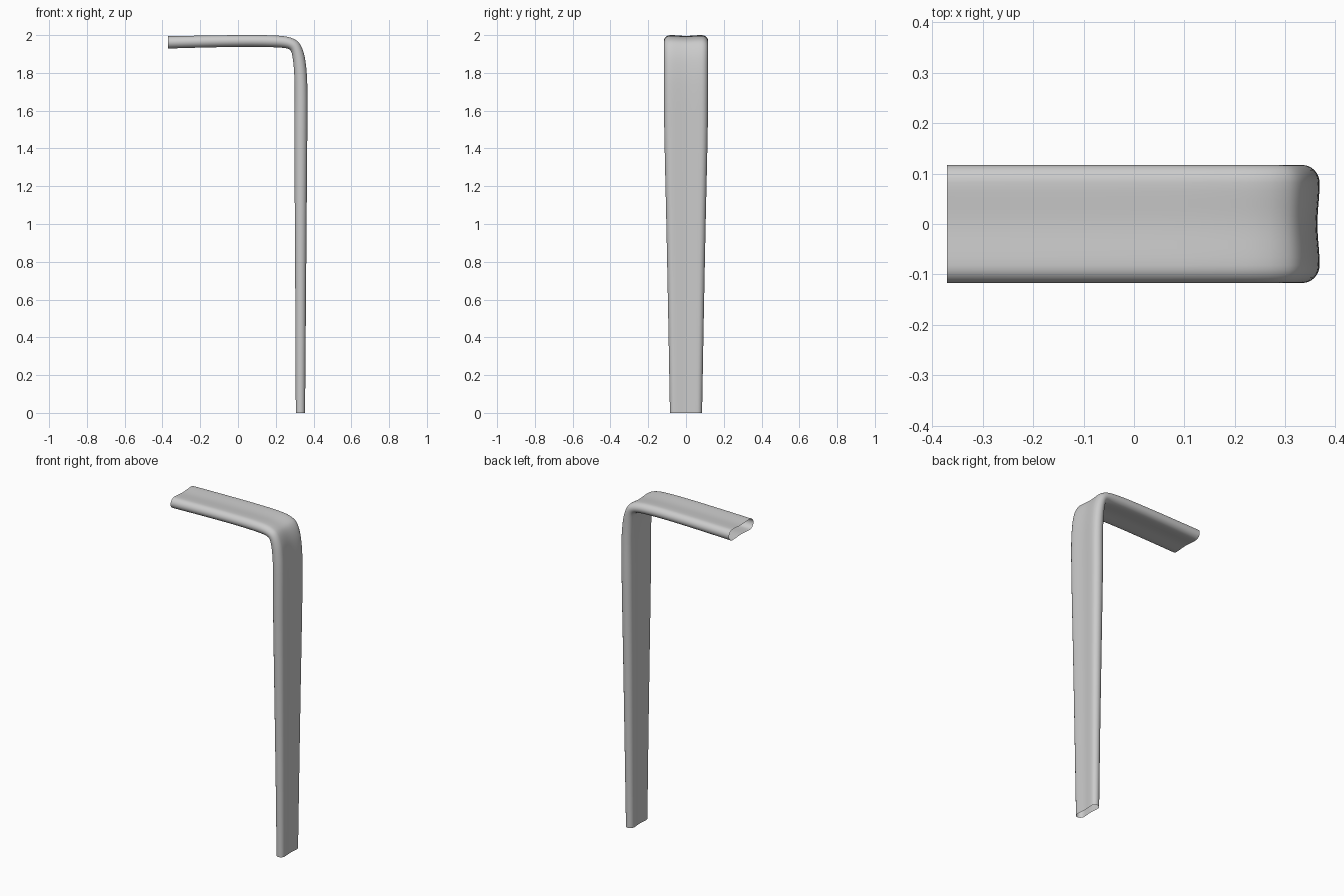
import bpy, bmesh, math
from mathutils import Vector

if "Cube" in bpy.data.objects:
    bpy.data.objects.remove(bpy.data.objects["Cube"])

# Stations along the bent bar: outer x, outer z, inner x, inner z, half width
STATIONS = [
    (-0.37, 1.994, -0.37, 1.929, 0.117),
    (-0.15, 1.998, -0.15, 1.935, 0.117),
    (0.05, 2.000, 0.05, 1.938, 0.117),
    (0.19, 1.998, 0.18, 1.936, 0.117),
    (0.27, 1.989, 0.25, 1.931, 0.117),
    (0.318, 1.965, 0.277, 1.920, 0.117),
    (0.345, 1.915, 0.288, 1.888, 0.117),
    (0.360, 1.840, 0.296, 1.820, 0.117),
    (0.367, 1.730, 0.300, 1.720, 0.117),
    (0.367, 1.500, 0.299, 1.500, 0.115),
    (0.363, 1.000, 0.301, 1.000, 0.104),
    (0.359, 0.500, 0.304, 0.500, 0.094),
    (0.355, 0.000, 0.306, 0.000, 0.085),
]


def catmull(pts, steps):
    """Smooth list of stations."""
    pts = [Vector(p) for p in pts]
    ext = [2 * pts[0] - pts[1]] + pts + [2 * pts[-1] - pts[-2]]
    out = []
    for a, b, c, d in zip(ext, ext[1:], ext[2:], ext[3:]):
        # chord-scaled tangents cope with uneven spacing
        ab, bc, cd = (b - a).length, (c - b).length, (d - c).length
        m1 = (c - a) / (ab + bc) * bc
        m2 = (d - b) / (bc + cd) * bc
        for i in range(steps):
            t = i / steps
            out.append(b * (2*t**3 - 3*t**2 + 1) + m1 * (t**3 - 2*t**2 + t)
                       + c * (3*t**2 - 2*t**3) + m2 * (t**3 - t**2))
    return out + [pts[-1]]


def section():
    """Flat oval with rounded sides and slightly dished faces, in -1..1."""
    r = 0.30
    right = [(1 - r + r * math.cos(a), math.sin(a))
             for a in (math.radians(-90 + 15 * i) for i in range(13))]
    top = []
    for i in range(1, 10):
        u = (1 - r) * (1 - i / 5)
        top.append((u, 1 - 0.13 * (0.5 + 0.5 * math.cos(math.pi * u / (1 - r)))))
    half = right + top
    return half + [(-u, -v) for u, v in half]


# Bent tube, open at both ends
bm = bmesh.new()
profile = section()
rings = []
for ox, oz, ix, iz, w in catmull(STATIONS, 5):
    rings.append([bm.verts.new(((ox + ix) / 2 + v * (ox - ix) / 2, u * w,
                                (oz + iz) / 2 + v * (oz - iz) / 2))
                  for u, v in profile])
n = len(profile)
for a, b in zip(rings, rings[1:]):
    for i in range(n):
        j = (i + 1) % n
        bm.faces.new((a[i], a[j], b[j], b[i])).smooth = True
bmesh.ops.recalc_face_normals(bm, faces=bm.faces)
# make sure the top of the arm faces up
top_face = max(bm.faces, key=lambda f: f.calc_center_median().z)
if top_face.normal.z < 0:
    bmesh.ops.reverse_faces(bm, faces=bm.faces)

mesh = bpy.data.meshes.new("bent_bar")
bm.to_mesh(mesh)
bm.free()
bpy.context.collection.objects.link(bpy.data.objects.new("bent_bar", mesh))
